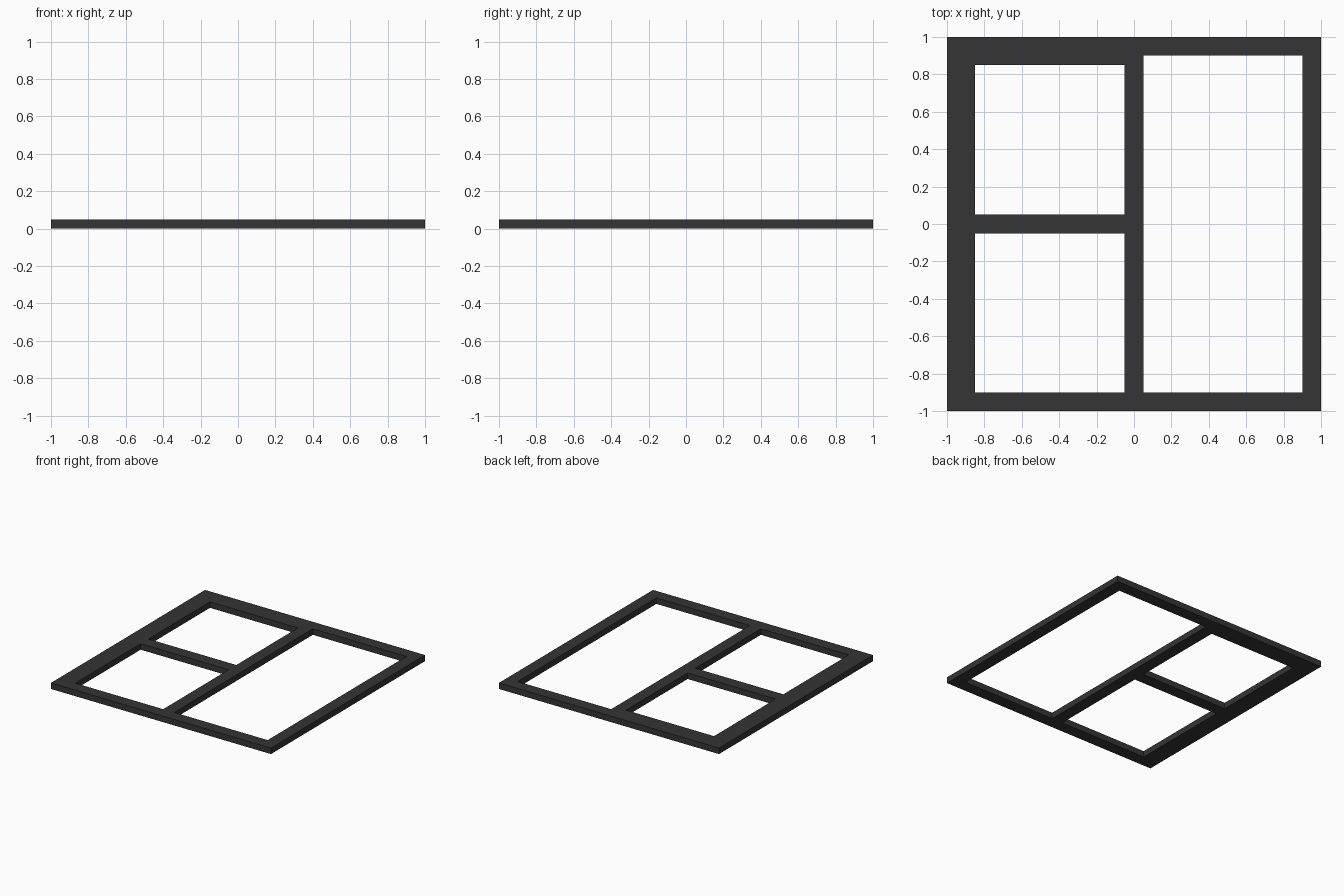
import bpy, bmesh

if "Cube" in bpy.data.objects:
    bpy.data.objects.remove(bpy.data.objects["Cube"])

THICKNESS = 0.05
# Openings as (x0, x1, y0, y1)
OPENINGS = [
    (-0.85, -0.05, 0.05, 0.85),    # upper left pane
    (-0.85, -0.05, -0.90, -0.05),  # lower left pane
    (0.05, 0.90, -0.90, 0.90),     # tall right pane
]

mat = bpy.data.materials.new("dark grey")
mat.diffuse_color = (0.035, 0.035, 0.035, 1)
mat.use_nodes = True
mat.node_tree.nodes["Principled BSDF"].inputs["Base Color"].default_value = mat.diffuse_color

# Grid lines come from the outline and the opening edges
xs = sorted({-1.0, 1.0} | {v for o in OPENINGS for v in o[:2]})
ys = sorted({-1.0, 1.0} | {v for o in OPENINGS for v in o[2:]})


def is_open(x, y):
    return any(a < x < b and c < y < d for a, b, c, d in OPENINGS)


# Flat frame: every grid cell that is not inside an opening
bm = bmesh.new()
grid = {(x, y): bm.verts.new((x, y, 0)) for x in xs for y in ys}
for x0, x1 in zip(xs, xs[1:]):
    for y0, y1 in zip(ys, ys[1:]):
        if not is_open((x0 + x1) / 2, (y0 + y1) / 2):
            bm.faces.new([grid[p] for p in ((x0, y0), (x1, y0), (x1, y1), (x0, y1))])
bmesh.ops.delete(bm, geom=[v for v in bm.verts if not v.link_faces], context='VERTS')

# Thicken upward into a solid frame
top = bmesh.ops.extrude_face_region(bm, geom=bm.faces[:], use_keep_orig=True)["geom"]
bmesh.ops.translate(bm, vec=(0, 0, THICKNESS),
                    verts=[g for g in top if isinstance(g, bmesh.types.BMVert)])
bmesh.ops.recalc_face_normals(bm, faces=bm.faces[:])

mesh = bpy.data.meshes.new("window_frame")
bm.to_mesh(mesh)
bm.free()
mesh.materials.append(mat)
bpy.context.collection.objects.link(bpy.data.objects.new("window_frame", mesh))
